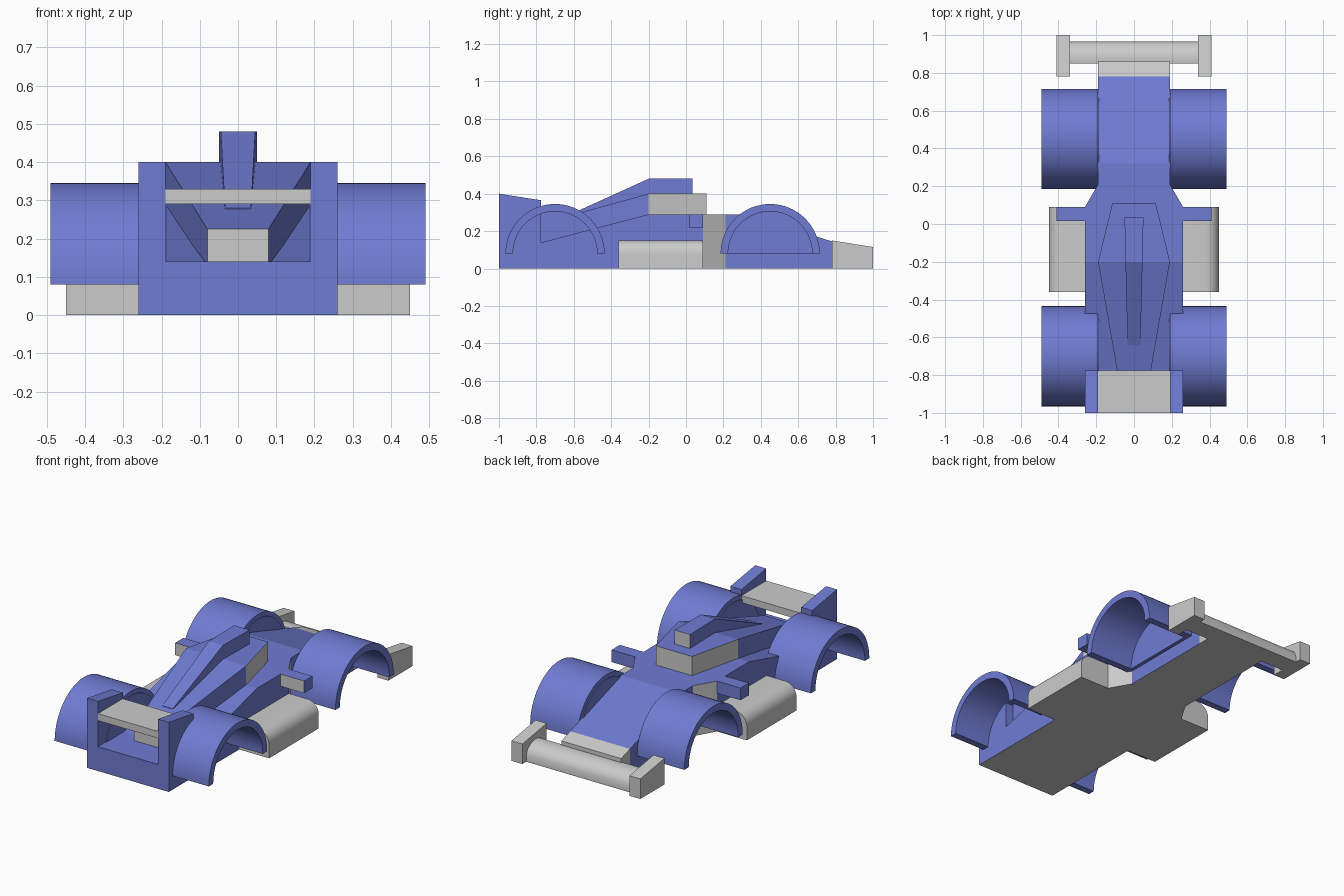
import bpy, bmesh, math

if "Cube" in bpy.data.objects:
    bpy.data.objects.remove(bpy.data.objects["Cube"])

blue = bpy.data.materials.new("blue_paint")
blue.diffuse_color = (0.16, 0.20, 0.65, 1)
blue.use_nodes = True
blue.node_tree.nodes["Principled BSDF"].inputs["Base Color"].default_value = blue.diffuse_color


def finish(name, bm, paint=False, grey=None, mirror=False, smooth=False):
    """Turn a bmesh into an object; faces matching grey() stay unpainted."""
    bmesh.ops.recalc_face_normals(bm, faces=bm.faces)
    bm.normal_update()
    if grey:
        for f in bm.faces:
            f.material_index = int(grey(f.normal, f.calc_center_median()))
    me = bpy.data.meshes.new(name)
    bm.to_mesh(me)
    bm.free()
    ob = bpy.data.objects.new(name, me)
    bpy.context.collection.objects.link(ob)
    if paint:
        me.materials.append(blue)
        if grey:
            me.materials.append(None)
    if mirror:
        m = ob.modifiers.new("mirror", 'MIRROR')
        m.use_axis = (True, False, False)
    if smooth:
        bpy.ops.object.select_all(action='DESELECT')
        ob.select_set(True)
        bpy.context.view_layer.objects.active = ob
        bpy.ops.object.shade_smooth_by_angle(angle=math.radians(30))
    return ob


def loft(name, stations, **kw):
    """Skin rectangular sections (y, x0, x1, z0, z1) along y."""
    bm = bmesh.new()
    rings = [[bm.verts.new(p) for p in ((x0, y, z0), (x1, y, z0), (x1, y, z1), (x0, y, z1))]
             for y, x0, x1, z0, z1 in stations]
    for a, b in zip(rings, rings[1:]):
        for i in range(4):
            j = (i + 1) % 4
            bm.faces.new((a[i], a[j], b[j], b[i]))
    bm.faces.new(rings[0])
    bm.faces.new(rings[-1])
    return finish(name, bm, **kw)


def sym(y, w, z0, z1):
    return (y, -w, w, z0, z1)


def extrude(name, points, vec, **kw):
    """Extrude a closed outline of 3D points along vec."""
    bm = bmesh.new()
    face = bm.faces.new([bm.verts.new(p) for p in points])
    geo = bmesh.ops.extrude_face_region(bm, geom=[face])
    bmesh.ops.translate(bm, vec=vec, verts=[v for v in geo["geom"] if isinstance(v, bmesh.types.BMVert)])
    return finish(name, bm, **kw)


def arc(x, cy, cz, r, n=32):
    return [(x, cy + r * math.cos(math.pi * i / n), cz + r * math.sin(math.pi * i / n)) for i in range(n + 1)]


# main body with grey underside and grey angled shoulders
loft("body", [sym(-1, .26, 0, .14), sym(-.77, .26, 0, .14), sym(-.20, .26, 0, .29),
              sym(.09, .26, 0, .29), sym(.21, .19, 0, .29), sym(.32, .19, 0, .29),
              sym(.78, .19, 0, .145)], paint=True,
     grey=lambda n, c: n.z < -.5 or (n.y > .3 and abs(n.x) > .3))
loft("body_tip", [sym(.78, .19, 0, .145), sym(.86, .19, 0, .12)])

# tapered engine cover, cockpit block and spine
loft("engine_cover", [sym(-.83, .08, .13, .225), sym(-.20, .19, .28, .40)], paint=True,
     grey=lambda n, c: n.y < -.9)
loft("cockpit", [sym(-.20, .19, .28, .40), sym(.11, .115, .28, .40)], paint=True,
     grey=lambda n, c: n.z < .5)
loft("spine", [sym(-.64, .034, .25, .28), sym(-.20, .045, .38, .48), sym(.035, .05, .38, .48)],
     paint=True, grey=lambda n, c: n.y > .9)

# wing on tall end plates at the -y end
loft("tall_end_plates", [(-1, .19, .26, .13, .40), (-.775, .19, .26, .13, .365)], paint=True, mirror=True)
loft("tall_wing", [sym(-1, .19, .29, .33), sym(-.775, .19, .29, .33)])

# low wing at the +y end
loft("low_end_plates", [(.78, .34, .41, 0, .15), (1, .34, .41, 0, .115)], mirror=True)
extrude("low_wing", [(-.34, .85, 0), (-.34, .85, .095), (-.34, .88, .10), (-.34, .92, .09),
                     (-.34, .95, .07), (-.34, .965, .04), (-.34, .965, 0)], (.68, 0, 0), smooth=True)

# mirror arms
loft("mirror_arms", [(.015, .25, .41, .22, .29), (.09, .25, .41, .22, .29)], paint=True, mirror=True,
     grey=lambda n, c: n.y < -.5)

# side pods with rounded outer edge
edge = [(.38 + .07 * math.cos(math.pi / 2 * i / 8), -.36, .08 + .07 * math.sin(math.pi / 2 * i / 8))
        for i in range(9)]
extrude("side_pods", [(.25, -.36, 0), (.45, -.36, 0)] + edge + [(.25, -.36, .15)], (0, .45, 0),
        mirror=True, smooth=True)

# wheel arches with inner walls
for label, cy in (("tail", -.70), ("nose", .45)):
    outline = arc(.19, cy, .08, .265) + arc(.19, cy, .08, .225)[::-1]
    extrude(label + "_arches", outline, (.30, 0, 0), paint=True, mirror=True, smooth=True)
    extrude(label + "_arch_walls", arc(.185, cy, .08, .24), (.025, 0, 0), paint=True, mirror=True)
